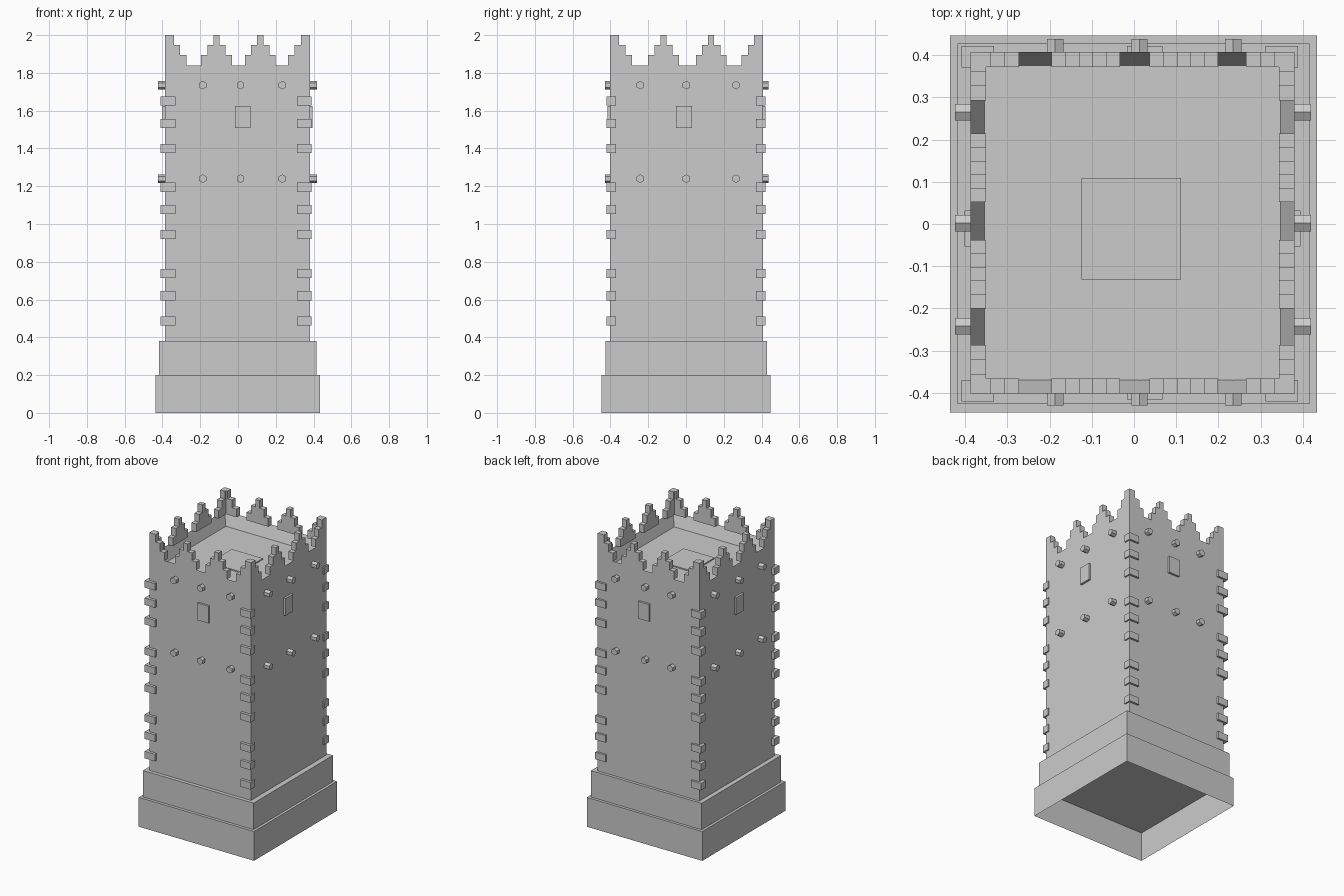
import bpy, bmesh, math
from mathutils import Matrix, Vector

if "Cube" in bpy.data.objects:
    bpy.data.objects.remove(bpy.data.objects["Cube"])

stone = bpy.data.materials.new("grey stone")
stone.use_nodes = True
GREY = (0.6, 0.6, 0.6, 1)
stone.diffuse_color = GREY
stone.node_tree.nodes["Principled BSDF"].inputs["Base Color"].default_value = GREY


def add_box(bm, x0, x1, y0, y1, z0, z1):
    size = Matrix.Diagonal((x1 - x0, y1 - y0, z1 - z0, 1))
    place = Matrix.Translation(((x0 + x1) / 2, (y0 + y1) / 2, (z0 + z1) / 2))
    bmesh.ops.create_cube(bm, size=1, matrix=place @ size)


def finish(name, bm):
    mesh = bpy.data.meshes.new(name)
    bm.to_mesh(mesh)
    bm.free()
    mesh.materials.append(stone)
    obj = bpy.data.objects.new(name, mesh)
    bpy.context.collection.objects.link(obj)
    return obj


def box_object(name, *bounds):
    bm = bmesh.new()
    add_box(bm, *bounds)
    return finish(name, bm)


# Outer faces of the shaft and the main levels
X0, X1, Y0, Y1 = -0.387, 0.38, -0.402, 0.408
WALL_TOP, ROOF = 1.84, 1.755

# Lower plinth, open underneath
bm = bmesh.new()
add_box(bm, -0.436, 0.434, -0.447, 0.447, 0, 0.2)
bm.faces.ensure_lookup_table()
bmesh.ops.delete(bm, geom=[f for f in bm.faces if f.normal.z < -0.9], context="FACES_ONLY")
finish("lower_plinth", bm)

box_object("upper_plinth", -0.418, 0.416, -0.427, 0.428, 0.2, 0.38)

# Shaft with a sunken roof: inset the top face and push it down
bm = bmesh.new()
add_box(bm, X0, X1, Y0, Y1, 0.38, WALL_TOP)
top = [f for f in bm.faces if f.normal.z > 0.9]
bmesh.ops.inset_region(bm, faces=top, thickness=0.046)
bmesh.ops.translate(bm, verts=top[0].verts, vec=(0, 0, ROOF - WALL_TOP))
finish("shaft", bm)

box_object("roof_hatch", -0.124, 0.111, -0.131, 0.109, ROOF, ROOF + 0.008)

# Stepped battlements: each level is a narrower block
STEP, THICK = 0.0325, 0.036
LEVELS = (1.895, 1.948, 2.0)


def merlon(bm, centre, along_x, wall):
    low = WALL_TOP
    for i, high in enumerate(LEVELS):
        half = STEP * (2.5 - i)
        span = (centre - half, centre + half)
        bounds = span + wall if along_x else wall + span
        add_box(bm, *bounds, low, high)
        low = high


bm = bmesh.new()
for wall in ((Y0, Y0 + THICK), (Y1 - THICK, Y1)):
    for x in (-0.114, 0.118):
        merlon(bm, x, True, wall)
for wall in ((X0, X0 + THICK), (X1 - THICK, X1)):
    for y in (-0.119, 0.133):
        merlon(bm, y, False, wall)
finish("merlons", bm)

# L-shaped stepped corners, extruded from a plan outline
bm = bmesh.new()
for cx, sx in ((X0, 1), (X1, -1)):
    for cy, sy in ((Y0, 1), (Y1, -1)):
        low = WALL_TOP
        for i, high in enumerate(LEVELS):
            reach = 0.115 - i * 0.034
            plan = ((0, 0), (reach, 0), (reach, THICK), (THICK, THICK), (THICK, reach), (0, reach))
            face = bm.faces.new([bm.verts.new((cx + sx * u, cy + sy * v, low)) for u, v in plan])
            out = bmesh.ops.extrude_face_region(bm, geom=[face])["geom"]
            verts = [g for g in out if isinstance(g, bmesh.types.BMVert)]
            bmesh.ops.translate(bm, verts=verts, vec=(0, 0, high - low))
            low = high
bmesh.ops.recalc_face_normals(bm, faces=bm.faces)
finish("corner_merlons", bm)

# Corner stones in three groups of three
bm = bmesh.new()
for group in range(3):
    for offset in (0.487, 0.62, 0.738):
        z = offset + group * 0.4565
        for xs in ((-0.409, -0.332), (0.312, 0.389)):
            for ys in ((-0.421, -0.37), (0.371, 0.422)):
                add_box(bm, *xs, *ys, z - 0.024, z + 0.024)
finish("corner_stones", bm)

# Window panels on all four walls
PROUD = 0.014
for name, xs, ys in (
    ("front_window", (-0.016, 0.067), (Y0 - PROUD, Y0 + PROUD)),
    ("back_window", (-0.016, 0.067), (Y1 - PROUD, Y1 + PROUD)),
    ("right_window", (X0 - PROUD, X0 + PROUD), (-0.053, 0.032)),
    ("left_window", (X1 - PROUD, X1 + PROUD), (-0.053, 0.032)),
):
    box_object(name, *xs, *ys, 1.508, 1.625)

# Six-sided beam ends, ridge upward, in two rows
bm = bmesh.new()


def beam_end(position, axis):
    turn = Vector((0, 0, 1)).rotation_difference(Vector(axis)).to_matrix().to_4x4()
    spin = Matrix.Rotation(math.radians(30 if axis[1] else 0), 4, "Z")
    # Find the spin that puts a corner at the top
    if max(abs((turn @ spin @ Vector((math.sin(k), math.cos(k), 0))).z)
           for k in [math.radians(60 * n) for n in range(6)]) < 0.99:
        spin = Matrix.Rotation(math.radians(30), 4, "Z") @ spin
    bmesh.ops.create_cone(bm, cap_ends=True, segments=6, radius1=0.0225, radius2=0.0225,
                          depth=0.06, matrix=Matrix.Translation(position) @ turn @ spin)


for z in (1.735, 1.24):
    for x in (-0.187, 0.013, 0.235):
        beam_end((x, -0.4, z), (0, -1, 0))
        beam_end((x, 0.408, z), (0, 1, 0))
    for y in (-0.242, 0.002, 0.265):
        beam_end((-0.394, y, z), (-1, 0, 0))
        beam_end((0.389, y, z), (1, 0, 0))
finish("beam_ends", bm)
